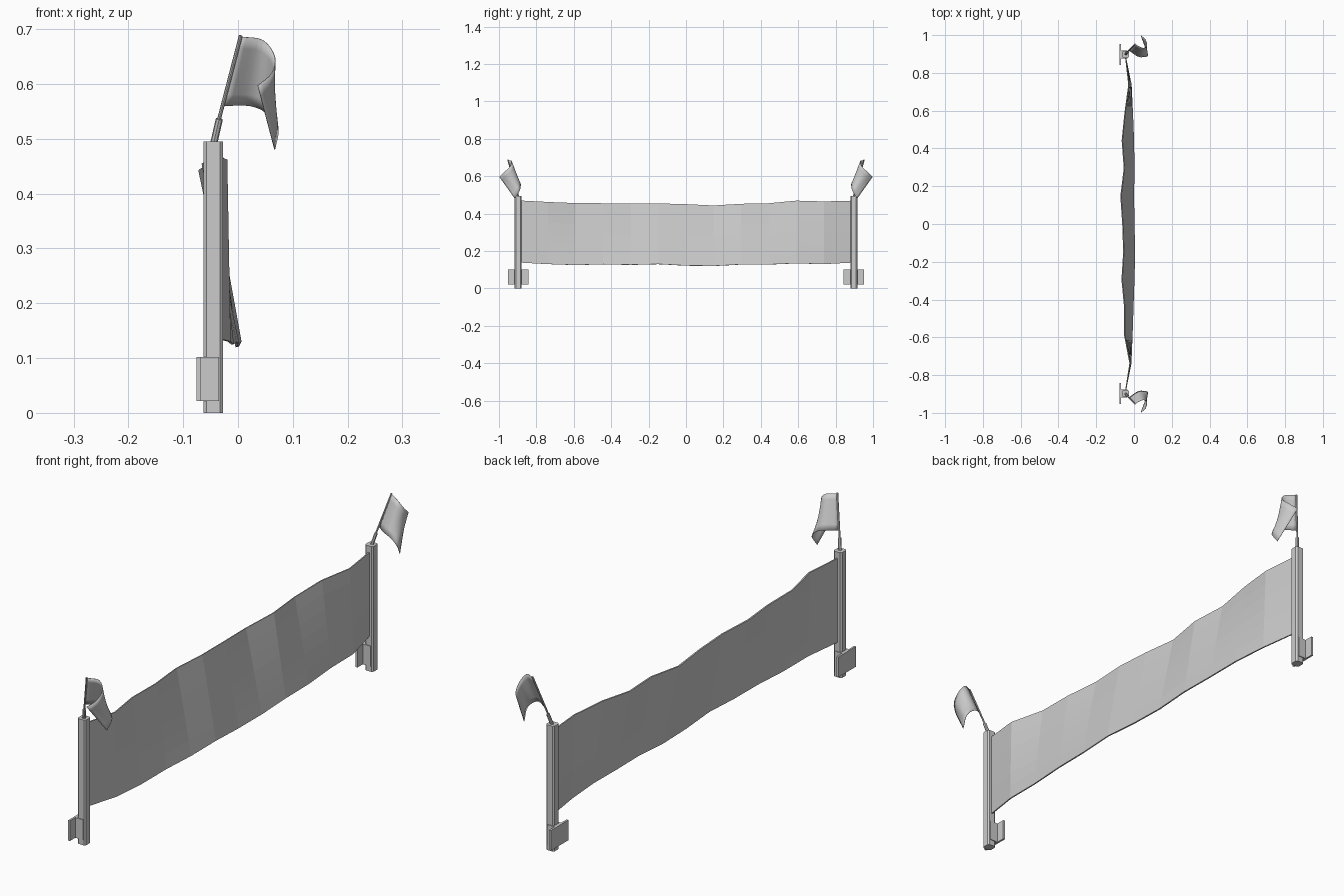
import bpy, bmesh
from mathutils import Vector, Matrix

cube = bpy.data.objects.get("Cube")
if cube:
    bpy.data.objects.remove(cube, do_unlink=True)

grey = bpy.data.materials.new("light_grey")
grey.use_nodes = True
grey.diffuse_color = (0.6, 0.6, 0.6, 1)
grey.node_tree.nodes["Principled BSDF"].inputs["Base Color"].default_value = (0.6, 0.6, 0.6, 1)


def finish(name, bm, smooth=False):
    bmesh.ops.recalc_face_normals(bm, faces=bm.faces)
    mesh = bpy.data.meshes.new(name)
    for f in bm.faces:
        f.smooth = smooth
    bm.to_mesh(mesh)
    bm.free()
    mesh.materials.append(grey)
    obj = bpy.data.objects.new(name, mesh)
    bpy.context.collection.objects.link(obj)
    return obj


def box(name, lo, hi, chamfer=0):
    lo, hi = Vector(lo), Vector(hi)
    bm = bmesh.new()
    bmesh.ops.create_cube(bm, size=1)
    for v in bm.verts:
        v.co = (lo + hi) / 2 + v.co * (hi - lo)
    if chamfer:
        upright = [e for e in bm.edges if abs(e.verts[0].co.z - e.verts[1].co.z) > 0.01]
        bmesh.ops.bevel(bm, geom=upright, offset=chamfer, segments=1, affect='EDGES')
    return finish(name, bm)


def rod(name, a, b, radius, sides=8):
    a, b = Vector(a), Vector(b)
    turn = (b - a).to_track_quat('Z', 'Y').to_matrix().to_4x4()
    bm = bmesh.new()
    bmesh.ops.create_cone(bm, cap_ends=True, segments=sides, radius1=radius, radius2=radius,
                          depth=(b - a).length, matrix=Matrix.Translation((a + b) / 2) @ turn)
    return finish(name, bm)


def spline(points, steps):
    # Catmull-Rom curve through the points
    p = [Vector(q) for q in points]
    p = [2 * p[0] - p[1]] + p + [2 * p[-1] - p[-2]]
    out = []
    for i in range(1, len(p) - 2):
        a, b, c, d = p[i - 1:i + 3]
        for s in range(steps):
            t = s / steps
            out.append((2 * b + (c - a) * t + (2 * a - 5 * b + 4 * c - d) * t * t
                        + (3 * b - a - 3 * c + d) * t ** 3) / 2)
    return out + [p[-2]]


def cloth(name, top, bottom, rows, thickness, smooth):
    # ruled sheet between two edge curves
    bm = bmesh.new()
    grid = [[bm.verts.new(a.lerp(b, r / rows)) for r in range(rows + 1)]
            for a, b in zip(top, bottom)]
    for left, right in zip(grid, grid[1:]):
        for r in range(rows):
            bm.faces.new((left[r], left[r + 1], right[r + 1], right[r]))
    obj = finish(name, bm, smooth)
    mod = obj.modifiers.new("thickness", 'SOLIDIFY')
    mod.thickness = thickness
    mod.offset = 0
    return obj


# Posts, mounting brackets and flags at both ends
flag_top = [(0.005, .952, .686), (.045, .932, .68), (.067, .942, .65), (.062, .975, .62), (.036, .998, .597)]
flag_bottom = [(-.025, .917, .56), (.02, .887, .56), (.05, .884, .548), (.073, .89, .52), (.067, .915, .48)]
for side, label in ((-1, "front"), (1, "back")):
    mid = side * 0.898
    box(label + "_post", (-.063, mid - .018, 0), (-.027, mid + .018, .495), .006)
    box(label + "_bracket_block", (-.069, mid - .021, .022), (-.035, mid + .021, .102))
    box(label + "_bracket_plate", (-.076, mid - .055, .022), (-.068, mid + .055, .102))
    rod(label + "_pole_socket", (-.045, side * .898, .488), (-.034, side * .911, .536), .0065)
    rod(label + "_flag_pole", (-.036, side * .909, .53), (.005, side * .952, .688), .0035)
    edges = [spline([(x, y * side, z) for x, y, z in pts], 4) for pts in (flag_top, flag_bottom)]
    cloth(label + "_flag", *edges, 6, .0015, True)

# Rippled banner: depth and height of its two edges at even steps along the length
top_x = [-.045, -.022, -.05, -.05, -.064, -.055, -.06, -.07, -.052, -.063, -.048, -.028, -.045]
low_x = [-.045, -.016, -.01, -.005, 0, .004, 0, -.002, 0, -.002, -.008, -.015, -.045]
top_z = [.47, .462, .456, .455, .455, .454, .45, .443, .452, .455, .469, .465, .469]
low_z = [.138, .13, .125, .129, .126, .13, .122, .12, .128, .128, .134, .13, .138]


def banner_edge(xs, zs):
    return [Vector((x, -.885 + 1.77 * i / 12, z)) for i, (x, z) in enumerate(zip(xs, zs))]


cloth("banner", banner_edge(top_x, top_z), banner_edge(low_x, low_z), 6, .005, False)
